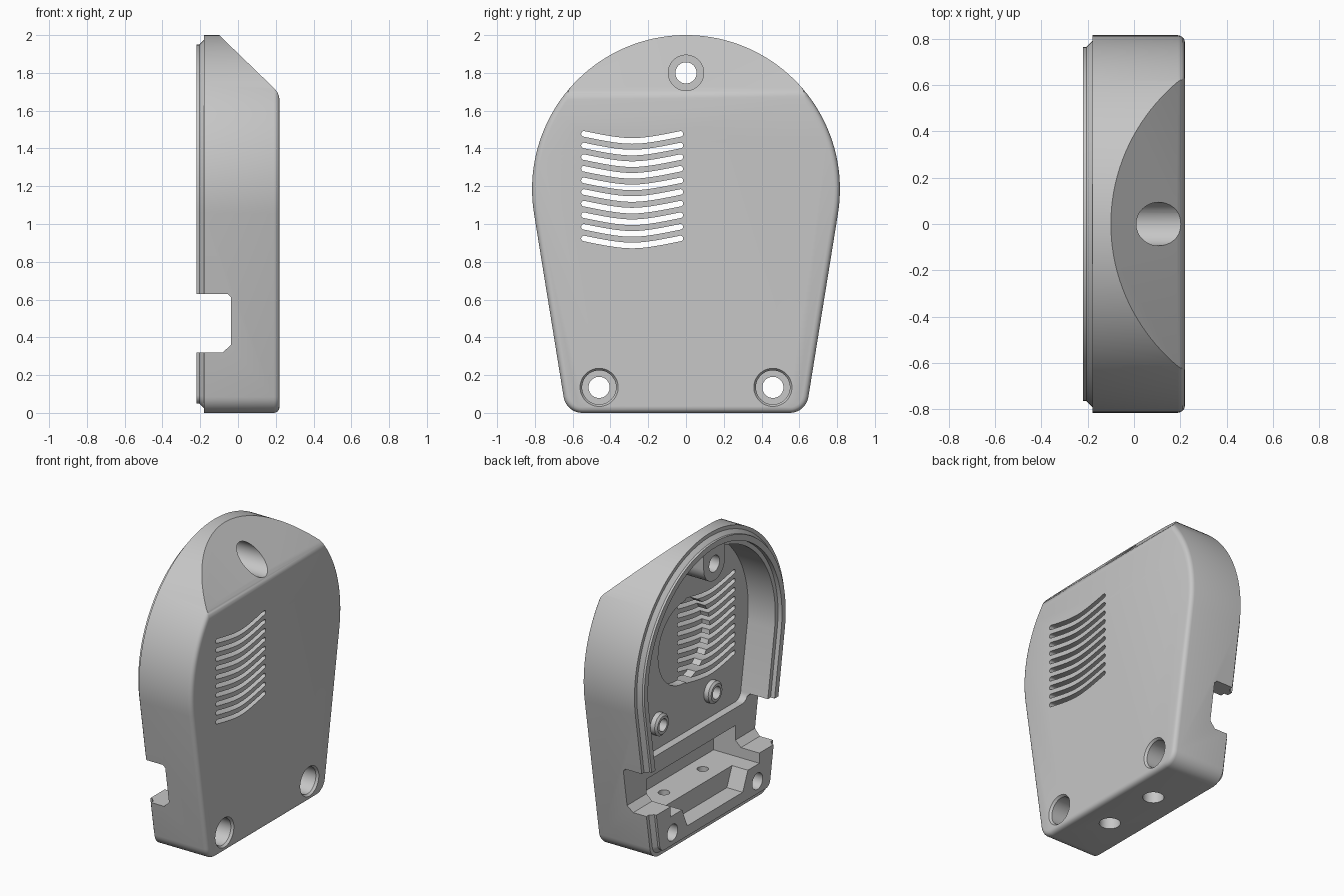
import bpy, bmesh
from math import sin, cos, pi, sqrt

cube = bpy.data.objects.get("Cube")
if cube:
    bpy.data.objects.remove(cube)

grey = bpy.data.materials.new("mid grey plastic")
grey.use_nodes = True
grey.diffuse_color = (0.57, 0.57, 0.57, 1)
grey.node_tree.nodes["Principled BSDF"].inputs["Base Color"].default_value = (0.57, 0.57, 0.57, 1)

TILT = 0.16           # lean of the side walls
RAD, ZC = 0.815, 1.185  # arch radius and centre height
FLOOR = 0.015         # inner face of the front wall


def loft(name, stacks):
    """Solid from one or more stacks of matching rings."""
    bm = bmesh.new()
    for rings in stacks:
        rows = [[bm.verts.new(p) for p in ring] for ring in rings]
        n = len(rows[0])
        for a, b in zip(rows, rows[1:]):
            for i in range(n):
                bm.faces.new((a[i], a[(i + 1) % n], b[(i + 1) % n], b[i]))
        bm.faces.new(rows[0][::-1])
        bm.faces.new(rows[-1])
    bmesh.ops.recalc_face_normals(bm, faces=bm.faces)
    mesh = bpy.data.meshes.new(name)
    bm.to_mesh(mesh)
    bm.free()
    mesh.materials.append(grey)
    ob = bpy.data.objects.new(name, mesh)
    bpy.context.collection.objects.link(ob)
    return ob


def along_x(pts, x):
    return [(x, y, z) for y, z in pts]


def slab_x(name, pts, x0, x1):
    return loft(name, [[along_x(pts, x0), along_x(pts, x1)]])


def slab_y(name, pts, y0=-1.5, y1=1.5):
    return loft(name, [[[(x, y, z) for x, z in pts] for y in (y0, y1)]])


def circle(y, z, r, n=48):
    return [(y + r * cos(2 * pi * i / n), z + r * sin(2 * pi * i / n)) for i in range(n)]


def rod(name, y, z, steps):
    """Turned shape along x; steps are (x, radius)."""
    return loft(name, [[along_x(circle(y, z, r), x) for x, r in steps]])


def box(name, x0, x1, y, z0, z1):
    return slab_x(name, [(-y, z0), (y, z0), (y, z1), (-y, z1)], x0, x1)


def outline(off=0.0, bottom=None, r=None):
    """Arch with leaning sides and rounded lower corners, moved inward by off."""
    zb = off if bottom is None else bottom
    r = max(0.1 - off, 0.02) if r is None else r
    R = RAD - off
    cy = ((R - r) + sin(TILT) * (zb + r - ZC)) / cos(TILT)
    half = []
    for i in range(9):
        a = -pi / 2 + (pi / 2 - TILT) * i / 8
        half.append((cy + r * cos(a), zb + r + r * sin(a)))
    for i in range(40):
        a = -TILT + (pi / 2 + TILT) * i / 40
        half.append((R * cos(a), ZC + R * sin(a)))
    return half + [(0, ZC + R)] + [(-y, z) for y, z in reversed(half)]


def combine(target, tool, op="DIFFERENCE"):
    mod = target.modifiers.new("cut", "BOOLEAN")
    mod.operation, mod.solver, mod.object = op, "EXACT", tool
    bpy.context.view_layer.objects.active = target
    bpy.ops.object.modifier_apply(modifier=mod.name)
    bpy.data.objects.remove(tool)


def slope_cutter(dx=0.0):
    pts = [(-0.51, 2.4), (-0.1, 2.0), (0.19, 1.72), (0.207, 1.7),
           (0.216, 1.68), (0.222, 1.65), (1, 1.65), (1, 2.4)]
    return slab_y("slope_cutter", [(x + dx, z) for x, z in pts])


# Outer shell with rear lip and rounded front edge
profile = [(-0.22, 0.05), (-0.205, 0.05), (-0.18, 0.025), (-0.18, 0), (0.19, 0),
           (0.201, 0.003), (0.211, 0.009), (0.217, 0.018), (0.22, 0.03)]
shell = loft("enclosure_shell", [[along_x(outline(o), x) for x, o in profile]])

# Main cavity, kept clear of the sloped top, with a step inside the lip
cavity = slab_x("cavity", outline(0.12, 0.58, 0.06), -0.4, FLOOR)
combine(cavity, slope_cutter(-0.13))
combine(shell, cavity)
combine(shell, slab_x("lip_step", outline(0.09, 0.55, 0.06), -0.4, -0.19))

# Lower compartment and the sloping gap in its rear wall
combine(shell, box("compartment", -0.4, 0.127, 0.48, 0.25, 0.46))
combine(shell, box("compartment_rear", -0.4, -0.04, 0.48, 0.25, 0.6))
gap = [(-0.3, 0.12), (0.3, 0.12), (0.36, 0.26), (-0.36, 0.26)]
combine(shell, slab_x("rear_gap", gap, -0.4, -0.1))

# Top screw boss joined to the arch, and circuit board posts
combine(shell, rod("top_boss", 0, 1.8, [(-0.215, 0.115), (0.12, 0.115)]), "UNION")
combine(shell, box("boss_web", -0.215, 0.11, 0.115, 1.8, 1.915), "UNION")
for s in (-1, 1):
    post = [(FLOOR - 0.045, 0.06), (FLOOR - 0.033, 0.075), (0.08, 0.075)]
    combine(shell, rod("post", s * 0.29, 0.755, post), "UNION")

# Sloped top and side notch
combine(shell, slope_cutter())
notch = [(-0.5, 0.32), (-0.08, 0.32), (-0.038, 0.36), (-0.038, 0.612), (-0.055, 0.63), (-0.5, 0.63)]
combine(shell, slab_y("notch", notch))

# Round recess behind the vents
combine(shell, rod("recess", 0, 1.2, [(-0.04, 0.28), (0.075, 0.28)]))

# Screw holes, counterbored from the front
for y, z, r, rim, depth in ((-0.46, 0.135, 0.09, 0.101, 0.0), (0.46, 0.135, 0.09, 0.101, 0.0),
                            (0, 1.8, 0.094, 0.094, -0.1)):
    steps = [(-0.4, 0.056), (depth, 0.056), (depth, r), (0.205, r), (0.22, rim), (0.4, rim)]
    combine(shell, rod("screw_hole", y, z, steps))

# Post holes, and bottom holes that are wider on the outside
for s in (-1, 1):
    combine(shell, rod("post_hole", s * 0.29, 0.755, [(-0.1, 0.042), (0.07, 0.042)]))
    steps = [(-0.1, 0.066), (0.12, 0.066), (0.12, 0.036), (0.3, 0.036)]
    rings = [[(x, y, z) for x, y in circle(0.02, s * 0.21, r)] for z, r in steps]
    combine(shell, loft("bottom_hole", [rings]))


def vent(z0, half=0.255, t=0.015):
    """Gently sagging slot with round ends."""
    def mid(y):
        return z0 + 0.23 * (sqrt(y * y + 0.0144) - sqrt(half * half + 0.0144))
    ys = [-half + 2 * half * i / 20 for i in range(21)]
    pts = [(y, mid(y) - t) for y in ys]
    pts += [(half + t * cos(a), z0 + t * sin(a)) for a in [-pi / 2 + pi * i / 8 for i in range(1, 8)]]
    pts += [(y, mid(y) + t) for y in reversed(ys)]
    pts += [(-half + t * cos(a), z0 + t * sin(a)) for a in [pi / 2 + pi * i / 8 for i in range(1, 8)]]
    return [(y - 0.285, z) for y, z in pts]


# Ten vent slots
slots = [vent(1.477 - 0.0615 * i) for i in range(10)]
combine(shell, loft("vents", [[along_x(p, -0.08), along_x(p, 0.4)] for p in slots]))

# Smooth curved walls, keep crisp edges
bpy.ops.object.select_all(action="DESELECT")
shell.select_set(True)
bpy.context.view_layer.objects.active = shell
bpy.ops.object.shade_smooth_by_angle(angle=0.5)
